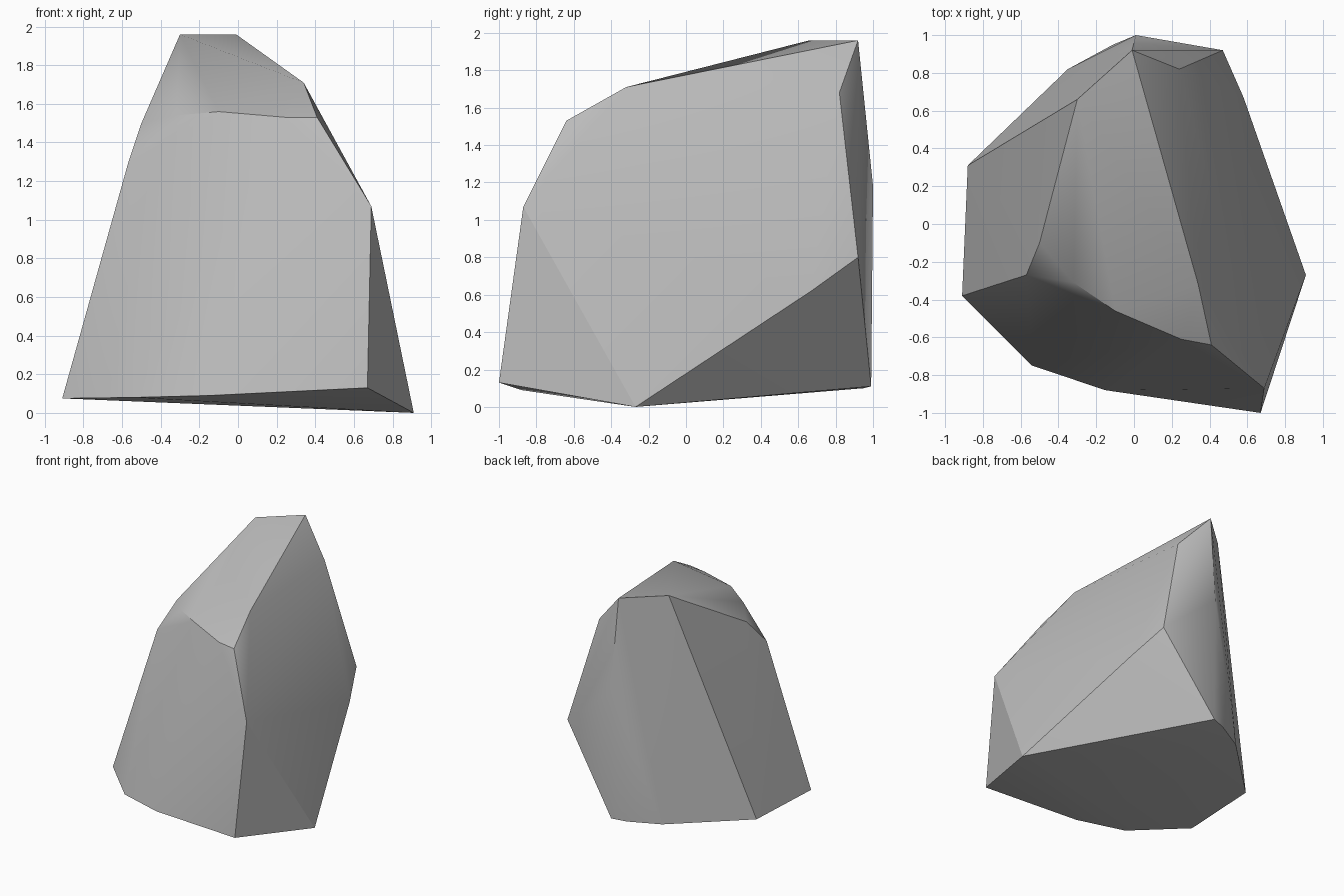
import bpy
import bmesh
from math import radians

default_cube = bpy.data.objects.get("Cube")
if default_cube:
    bpy.data.objects.remove(default_cube, do_unlink=True)

# Plain stone colour
stone = bpy.data.materials.new("stone grey")
stone.use_nodes = True
colour = (0.5, 0.5, 0.5, 1)
stone.diffuse_color = colour
stone.node_tree.nodes["Principled BSDF"].inputs["Base Color"].default_value = colour

# Corner points of the rock, grouped by region
base = [(.91, -.27, 0), (.67, -1, .13), (-.15, -.88, .09), (-.54, -.75, .08),
        (-.91, -.38, .075), (-.88, .31, .08), (-.35, .82, .09),
        (-.11, .95, .1), (.01, .99, .11)]
right_side = [(.69, -.87, 1.07), (.58, .67, .62), (.47, .92, .8)]
shoulder = [(.41, -.64, 1.53), (.25, -.61, 1.53), (-.1, -.46, 1.56),
            (-.32, -.31, 1.54), (-.5, -.1, 1.5), (-.57, -.27, 1.29)]
crest = [(.34, -.32, 1.71), (-.3, .66, 1.96), (-.01, .92, 1.96),
         (.24, .82, 1.68), (.01, 1, 1.18)]

# Wrap the points in a convex skin
bm = bmesh.new()
for point in base + right_side + shoulder + crest:
    bm.verts.new(point)
bmesh.ops.convex_hull(bm, input=bm.verts[:])
loose = [v for v in bm.verts if not v.link_faces]
bmesh.ops.delete(bm, geom=loose, context='VERTS')
bmesh.ops.recalc_face_normals(bm, faces=bm.faces[:])
mesh = bpy.data.meshes.new("rock")
bm.to_mesh(mesh)
bm.free()
mesh.materials.append(stone)

rock = bpy.data.objects.new("rock", mesh)
bpy.context.collection.objects.link(rock)

# Soft facets with crisp ridges
bpy.ops.object.select_all(action='DESELECT')
rock.select_set(True)
bpy.context.view_layer.objects.active = rock
bpy.ops.object.shade_smooth_by_angle(angle=radians(30))
